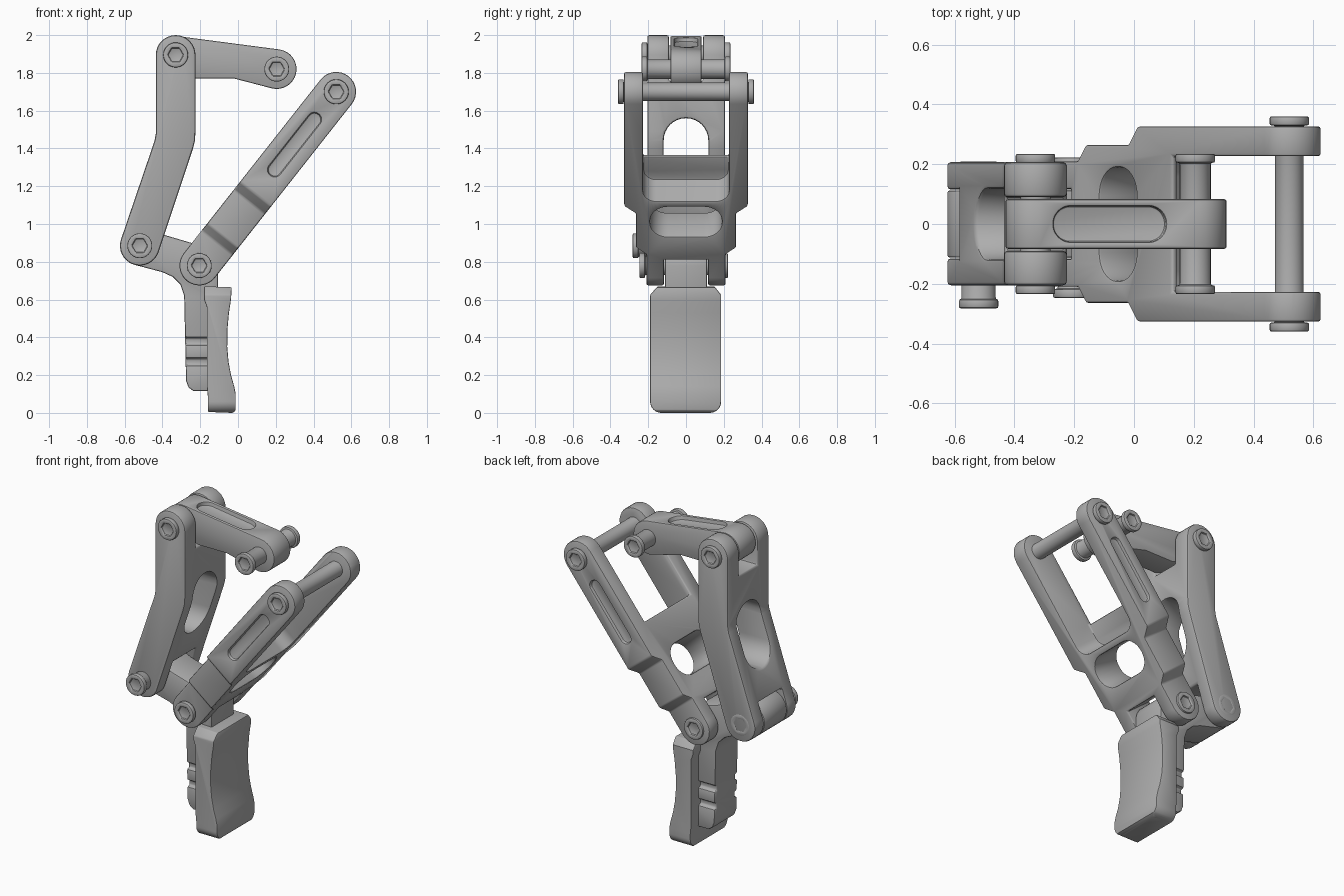
import bpy, bmesh
from math import pi, cos, sin, radians, atan2, hypot
from mathutils import Matrix, Vector

cube = bpy.data.objects.get("Cube")
if cube:
    bpy.data.objects.remove(cube, do_unlink=True)

GREY = (0.42, 0.42, 0.42, 1)
metal = bpy.data.materials.new("grey_metal")
metal.use_nodes = True
metal.diffuse_color = GREY
metal.node_tree.nodes["Principled BSDF"].inputs["Base Color"].default_value = GREY

# Pivot positions in x, z
A, B, C = (-0.33, 1.895), (0.205, 1.82), (0.52, 1.70)
D, E = (-0.52, 0.885), (-0.205, 0.78)
R = 0.105


def arc(c, r, a0, a1, n=16):
    """Points on an arc, angles in degrees."""
    steps = [radians(a0 + (a1 - a0) * i / n) for i in range(n + 1)]
    return [(c[0] + r * cos(t), c[1] + r * sin(t)) for t in steps]


def slot(x0, x1, y0, y1, r):
    """Rounded rectangle outline."""
    return (arc((x1 - r, y1 - r), r, 0, 90, 8) + arc((x0 + r, y1 - r), r, 90, 180, 8)
            + arc((x0 + r, y0 + r), r, 180, 270, 8) + arc((x1 - r, y0 + r), r, 270, 360, 8))


def rect(x0, x1, y0, y1):
    return [(x0, y0), (x1, y0), (x1, y1), (x0, y1)]


def prism(name, pts, axis, lo, hi, matrix=None):
    """Extrude a 2D outline along one axis."""
    place = {"x": lambda p, h: (h, p[0], p[1]),
             "y": lambda p, h: (p[0], h, p[1]),
             "z": lambda p, h: (p[0], p[1], h)}[axis]
    bm = bmesh.new()
    face = bm.faces.new([bm.verts.new(place(p, lo)) for p in pts])
    top = bmesh.ops.extrude_face_region(bm, geom=[face])["geom"]
    shift = Vector(place((0, 0), hi - lo))
    bmesh.ops.translate(bm, vec=shift, verts=[g for g in top if isinstance(g, bmesh.types.BMVert)])
    bmesh.ops.remove_doubles(bm, verts=bm.verts, dist=0.0005)
    bmesh.ops.recalc_face_normals(bm, faces=bm.faces)
    if matrix:
        bm.transform(matrix)
    mesh = bpy.data.meshes.new(name)
    bm.to_mesh(mesh)
    bm.free()
    mesh.materials.append(metal)
    obj = bpy.data.objects.new(name, mesh)
    bpy.context.collection.objects.link(obj)
    return obj


def apply(obj, mod):
    bpy.context.view_layer.objects.active = obj
    bpy.ops.object.modifier_apply(modifier=mod.name)


def combine(obj, other, op="DIFFERENCE"):
    mod = obj.modifiers.new("shape", "BOOLEAN")
    mod.operation, mod.solver, mod.object = op, "EXACT", other
    apply(obj, mod)
    bpy.data.objects.remove(other, do_unlink=True)


def finish(obj, width=0.012, matrix=None):
    """Round the edges, then shade smooth between them."""
    if width:
        mod = obj.modifiers.new("edges", "BEVEL")
        mod.width, mod.segments, mod.limit_method = width, 2, "ANGLE"
        mod.angle_limit, mod.use_clamp_overlap = radians(40), False
        apply(obj, mod)
    if matrix:
        obj.data.transform(matrix)
    bpy.ops.object.select_all(action="DESELECT")
    obj.select_set(True)
    bpy.context.view_layer.objects.active = obj
    bpy.ops.object.shade_smooth_by_angle(angle=radians(35))


# Rear link: bent plate, forked at both ends, with an oval window
link = prism("rear_link", arc(A, R, 0, 180) + [(-0.435, 1.48), (-0.442, 1.44)]
             + arc(D, R, 161, 341) + [(-0.238, 1.40), (-0.228, 1.44), (-0.225, 1.49)],
             "y", -0.205, 0.207)
combine(link, prism("cut", rect(-0.09, 0.09, 1.755, 2.2), "x", -1, 0))
combine(link, prism("cut", rect(-0.115, 0.115, 0.5, 1.01), "x", -1, 0))
combine(link, prism("cut", slot(-0.118, 0.118, 1.17, 1.56, 0.117), "x", -1, 0))
finish(link)

# Upper link with a long shallow recess on top
upper = prism("upper_link", arc(B, R, -105, 82) + arc(A, 0.1, 82, 285)
              + [(-0.22, 1.77), (-0.02, 1.77)], "y", -0.083, 0.083)
tilt = Matrix.Translation((-0.08, 0, 1.968)) @ Matrix.Rotation(radians(8), 4, "Y")
combine(upper, prism("cut", slot(-0.19, 0.19, -0.06, 0.06, 0.059), "z", -0.03, 0.1, tilt))
finish(upper, 0.008)

# Front fork, built along its own length and then tilted onto its pivots
dx, dz = C[0] - E[0], C[1] - E[1]
L = hypot(dx, dz)
lean = Matrix.Translation((E[0], 0, E[1])) @ Matrix.Rotation(-atan2(dz, dx), 4, "Y")
side = [(-0.2, 0.21), (0.155, 0.21), (0.2, 0.265), (0.43, 0.265), (0.48, 0.327), (L + 0.2, 0.327)]
fork = prism("front_fork", side + [(s, -y) for s, y in reversed(side)], "z", -0.2, 0.2)
combine(fork, prism("cut", arc((L, 0), R, -90, 90) + arc((0, 0), R, 90, 270), "y", -0.5, 0.5),
        "INTERSECT")
combine(fork, prism("cut", slot(0.515, L + 0.5, -0.227, 0.227, 0.07), "z", -0.3, 0.08))
combine(fork, prism("cut", rect(0.668, L + 0.5, -0.227, 0.227), "z", -0.3, 0.3))
combine(fork, prism("cut", slot(0.275, 0.475, -0.19, 0.19, 0.095), "z", -0.3, 0.3))
combine(fork, prism("cut", rect(-0.3, 0.12, -0.117, 0.117), "z", -0.3, 0.3))
for y in (-0.327, 0.327):
    combine(fork, prism("cut", slot(0.61, 1.02, -0.036, 0.036, 0.035), "y", y - 0.02, y + 0.02))
finish(fork, 0.009, lean)

# Lower arm: knuckle, neck and a grooved tail
arm = prism("lower_arm", arc(D, R, 72, 252) + [(-0.40, 0.745), (-0.345, 0.72), (-0.305, 0.68),
            (-0.285, 0.62), (-0.275, 0.17), (-0.262, 0.135), (-0.235, 0.115), (-0.13, 0.115),
            (-0.13, 0.6), (-0.105, 0.6)] + arc(E, 0.1, 0, 70) + [(-0.23, 0.895), (-0.40, 0.945)],
            "y", -0.112, 0.112)
for z in (0.27, 0.38):
    for s in (-1, 1):
        groove = [(s * 0.2, z - 0.05), (s * 0.092, z - 0.015), (s * 0.092, z + 0.015), (s * 0.2, z + 0.05)]
        combine(arm, prism("cut", groove, "x", -0.4, -0.1))
finish(arm, 0.008)

# Blade: curved pad with rounded corners
blade = prism("blade", [(-0.16, 0.005), (-0.03, 0), (-0.012, 0.012), (-0.012, 0.10), (-0.02, 0.14),
              (-0.037, 0.20), (-0.05, 0.27), (-0.057, 0.35), (-0.056, 0.44), (-0.048, 0.53),
              (-0.037, 0.60), (-0.033, 0.665), (-0.18, 0.67), (-0.18, 0.60), (-0.165, 0.56),
              (-0.165, 0.14), (-0.16, 0.09)], "y", -0.3, 0.3)
pad = (arc((-0.13, 0.06), 0.06, 180, 270, 8) + arc((0.126, 0.06), 0.06, 270, 360, 8)
       + [(0.186, 0.625), (0.15, 0.67), (-0.15, 0.67), (-0.19, 0.625)])
combine(blade, prism("cut", pad, "x", -0.5, 0.5), "INTERSECT")
finish(blade, 0.006)


def bolt(name, c, lo, hi, shaft):
    """Pin with a domed hex-socket head at each end."""
    parts = [prism(name, arc(c, shaft, 0, 348.75, 31), "y", lo + 0.01, hi - 0.01)]
    for end, s in ((lo, -1), (hi, 1)):
        head = prism("head", arc(c, 0.066, 0, 348.75, 31), "y", *sorted((end, end - s * 0.03)))
        combine(head, prism("cut", arc(c, 0.042, 0, 300, 5), "y", end - 0.018, end + 0.018))
        parts.append(head)
    for head in parts[1:]:
        combine(parts[0], head, "UNION")
    finish(parts[0], 0.006)


bolt("top_bolt", A, -0.235, 0.235, 0.05)
bolt("grip_bolt", B, -0.235, 0.235, 0.052)
bolt("fork_bolt", C, -0.36, 0.36, 0.048)
bolt("neck_bolt", E, -0.247, 0.222, 0.05)
bolt("rear_bolt", D, -0.282, 0.2085, 0.057)
